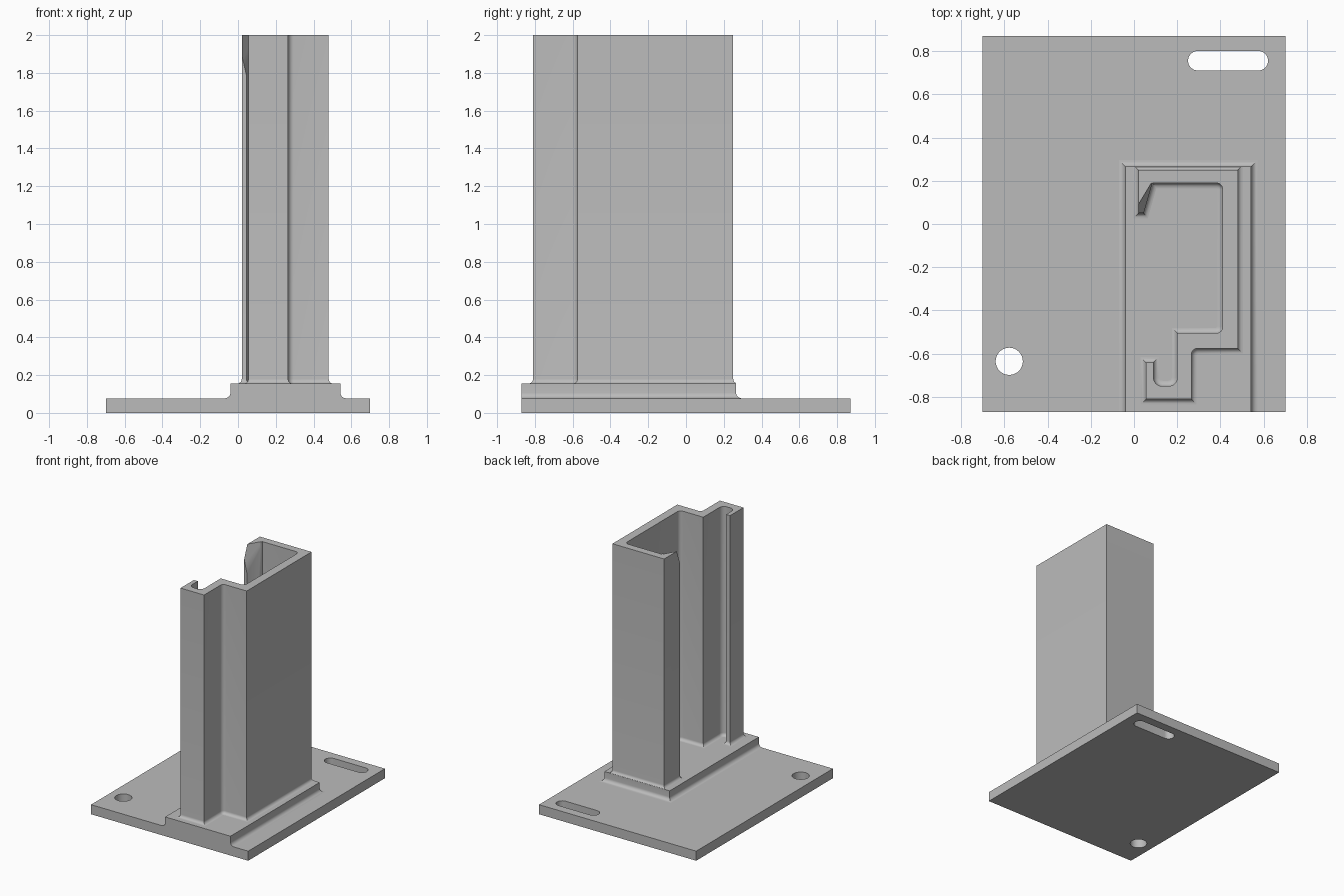
import bpy, bmesh
from math import sin, cos, pi, radians
from mathutils import Vector

cube = bpy.data.objects.get("Cube")
if cube:
    bpy.data.objects.remove(cube, do_unlink=True)

GREY = (0.5, 0.5, 0.5, 1)
mat = bpy.data.materials.new("plain grey")
mat.use_nodes = True
mat.diffuse_color = GREY
mat.node_tree.nodes["Principled BSDF"].inputs["Base Color"].default_value = GREY


def make_object(name, bm):
    bmesh.ops.recalc_face_normals(bm, faces=bm.faces)
    mesh = bpy.data.meshes.new(name)
    bm.to_mesh(mesh)
    bm.free()
    mesh.materials.append(mat)
    ob = bpy.data.objects.new(name, mesh)
    bpy.context.collection.objects.link(ob)
    return ob


def activate(ob):
    bpy.ops.object.select_all(action='DESELECT')
    ob.select_set(True)
    bpy.context.view_layer.objects.active = ob


def cut(ob, cutter):
    mod = ob.modifiers.new("cut", 'BOOLEAN')
    mod.operation, mod.solver, mod.object = 'DIFFERENCE', 'EXACT', cutter
    activate(ob)
    bpy.ops.object.modifier_apply(modifier=mod.name)
    bpy.data.objects.remove(cutter, do_unlink=True)


def outline(corners, steps=6):
    """Corner list (x, y[, radius]) to points, rounding right-angle corners."""
    pts = []
    for i, c in enumerate(corners):
        p = Vector(c[:2])
        if len(c) == 2:
            pts.append(p)
            continue
        a = (Vector(corners[i - 1][:2]) - p).normalized() * c[2]
        b = (Vector(corners[(i + 1) % len(corners)][:2]) - p).normalized() * c[2]
        for k in range(steps + 1):
            t = pi / 2 * k / steps
            pts.append(p + a * (1 - sin(t)) + b * (1 - cos(t)))
    return pts


def offset(pts, d):
    """Mitred outward offset of a counter-clockwise outline."""
    res = []
    for i, p in enumerate(pts):
        e1 = (p - pts[i - 1]).normalized()
        e2 = (pts[(i + 1) % len(pts)] - p).normalized()
        n1, n2 = Vector((e1.y, -e1.x)), Vector((e2.y, -e2.x))
        res.append(p + (n1 + n2) * d / (1 + n1.dot(n2)))
    return res


def prism(name, pts, z0, z1, flare=0, ymin=-1, ymax=1, steps=6):
    """Upright prism whose foot flares out in a concave fillet."""
    layers = [(0, z0), (0, z1)]
    if flare:
        arc = [pi / 2 * k / steps for k in range(steps + 1)]
        layers = [(flare * (1 - sin(t)), z0 + flare * (1 - cos(t))) for t in arc] + [(0, z1)]
    bm = bmesh.new()
    rings = [[bm.verts.new((p.x, min(max(p.y, ymin), ymax), z)) for p in offset(pts, d)]
             for d, z in layers]
    n = len(pts)
    for lo, hi in zip(rings, rings[1:]):
        for i in range(n):
            j = (i + 1) % n
            bm.faces.new((lo[i], lo[j], hi[j], hi[i]))
    bm.faces.new(rings[0][::-1])
    bm.faces.new(rings[-1])
    return make_object(name, bm)


def rectangle(x0, x1, y0, y1):
    return outline([(x0, y0), (x1, y0), (x1, y1), (x0, y1)])


def capsule(xa, xb, y, r, n=16):
    """Round-ended slot outline; a circle when both ends meet."""
    right = [Vector((xb + r * cos(t), y + r * sin(t)))
             for t in (pi * k / n - pi / 2 for k in range(n + 1))]
    left = [Vector((xa - (p.x - xb), 2 * y - p.y)) for p in right]
    return right + left if xb > xa else right[:-1] + left[:-1]


# Base plate with a round hole and a slot
plate = prism("base_plate", rectangle(-0.70, 0.70, -0.87, 0.87), 0, 0.077)
for xa, xb, y, r in ((-0.577, -0.577, -0.635, 0.063), (0.295, 0.575, 0.755, 0.045)):
    cut(plate, prism("hole_cutter", capsule(xa, xb, y, r), -0.1, 0.2))

# Raised pedestal, flush with the front edge of the plate
pedestal = prism("pedestal", rectangle(-0.04, 0.542, -0.87, 0.265),
                 0.077, 0.155, flare=0.03, ymin=-0.87)

# Upright channel: thin bent wall with rounded inside corners
R = 0.03
wall = prism("channel_wall", outline([
    (0.055, -0.81), (0.265, -0.81), (0.265, -0.575, R), (0.48, -0.575),
    (0.48, 0.25), (0.02, 0.25), (0.02, 0.05), (0.045, 0.05), (0.085, 0.19),
    (0.41, 0.19, R), (0.41, -0.505, R), (0.2, -0.505), (0.2, -0.75, R + 0.01),
    (0.09, -0.75, R + 0.01), (0.09, -0.64), (0.055, -0.64)]),
    0.155, 2.0, flare=0.025, ymax=0.264)

# Sloped cut at the top of the back lip
bm = bmesh.new()
for x, z, drop in ((-0.02, 2.05, -0.019), (0.08, 2.05, -0.019),
                   (-0.02, 1.7, 0.114), (0.08, 1.7, 0.114)):
    y = 0.09 + (x - 0.02) / 0.6 - drop
    bm.verts.new((x, y, z))
    bm.verts.new((x, -0.2, z))
bmesh.ops.convex_hull(bm, input=bm.verts)
cut(wall, make_object("lip_cutter", bm))

for ob in (plate, pedestal, wall):
    activate(ob)
    bpy.ops.object.shade_smooth_by_angle(angle=radians(30))
